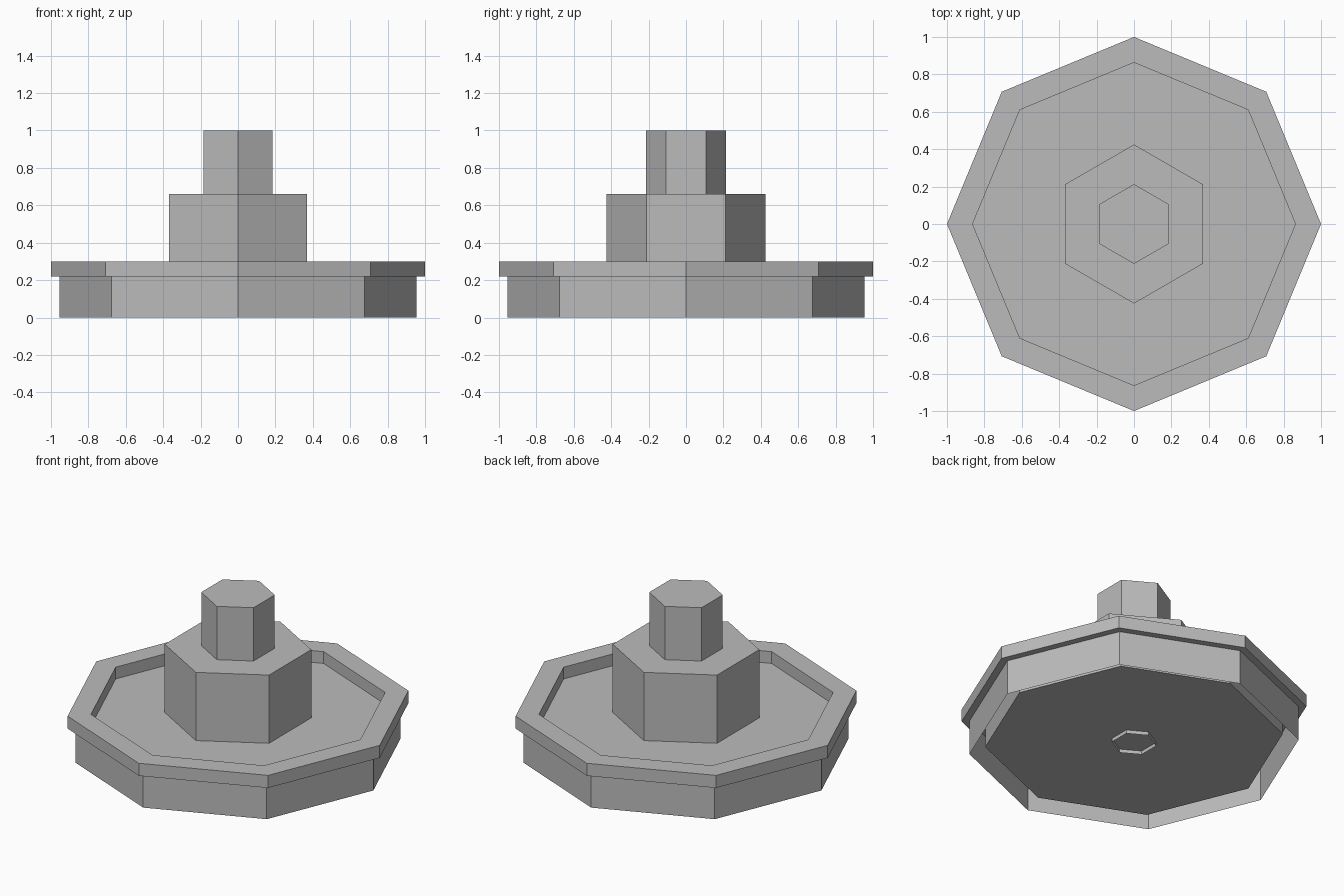
import bpy
import bmesh
from math import cos, sin, pi

cube = bpy.data.objects.get("Cube")
if cube:
    bpy.data.objects.remove(cube, do_unlink=True)

grey = bpy.data.materials.new("plain grey")
grey.use_nodes = True
tone = (0.5, 0.5, 0.5, 1)
grey.diffuse_color = tone
grey.node_tree.nodes["Principled BSDF"].inputs["Base Color"].default_value = tone


def turned(name, profile, sides, start=0.0, closed=False):
    """Sweep a (radius, z) profile round a polygon; radius 0 ends in a flat cap."""
    bm = bmesh.new()
    rings = []
    for radius, z in profile:
        rings.append([bm.verts.new((radius * cos(start + 2 * pi * i / sides),
                                    radius * sin(start + 2 * pi * i / sides), z))
                      for i in range(sides)])
    pairs = list(zip(rings, rings[1:]))
    if closed:
        pairs.append((rings[-1], rings[0]))
    for low, high in pairs:
        for i in range(sides):
            j = (i + 1) % sides
            bm.faces.new((low[i], low[j], high[j], high[i]))
    return bm, rings, name


def finish(bm, name):
    mesh = bpy.data.meshes.new(name)
    bm.to_mesh(mesh)
    bm.free()
    mesh.materials.append(grey)
    obj = bpy.data.objects.new(name, mesh)
    bpy.context.collection.objects.link(obj)


def prism(name, radius, bottom, top, sides, start=0.0, capped=True):
    bm, rings, name = turned(name, [(radius, bottom), (radius, top)], sides, start)
    if capped:
        bm.faces.new(rings[0][::-1])
        bm.faces.new(rings[1])
    finish(bm, name)


# Octagonal basin: thin outer wall, overhanging lip and inner floor block
prism("basin_wall", 0.955, 0, 0.22, 8, capped=False)
lip, _, lip_name = turned("basin_lip", [(0.863, 0.22), (1, 0.22), (1, 0.30), (0.863, 0.30)],
                          8, closed=True)
finish(lip, lip_name)
prism("basin_floor", 0.863, 0.043, 0.225, 8)

# Hexagonal centre column in two tiers, with its open foot under the floor
prism("lower_column", 0.425, 0.225, 0.66, 6, pi / 2)
prism("upper_column", 0.213, 0.66, 1.0, 6, pi / 2)
prism("column_foot", 0.13, 0.02, 0.043, 6, pi / 2, capped=False)
